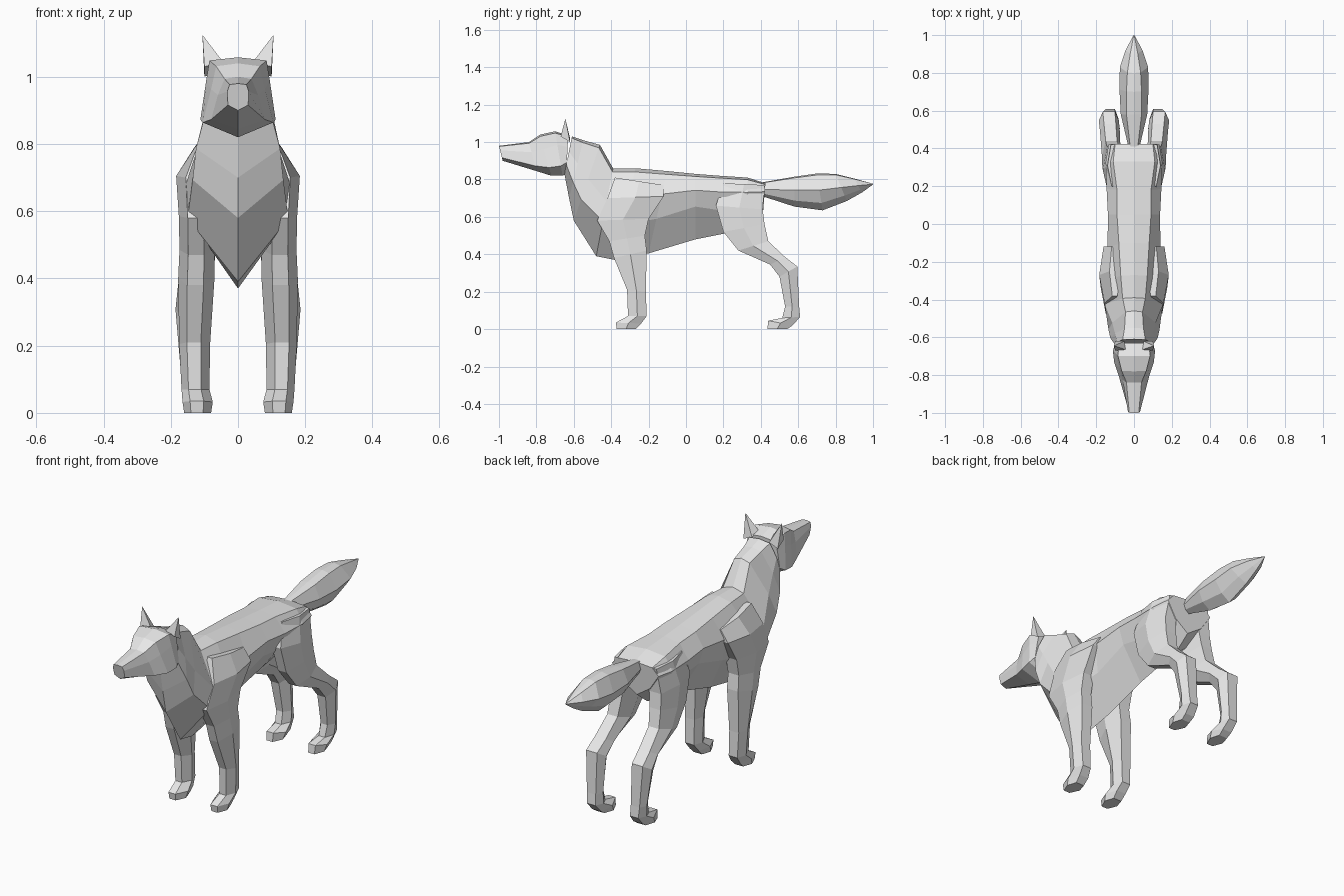
import bpy, bmesh

fur = bpy.data.materials.new("grey_fur")
fur.diffuse_color = (0.8, 0.8, 0.8, 1)


def finish(name, bm):
    bmesh.ops.recalc_face_normals(bm, faces=bm.faces)
    mesh = bpy.data.meshes.new(name)
    bm.to_mesh(mesh)
    bm.free()
    mesh.materials.append(fur)
    obj = bpy.data.objects.new(name, mesh)
    bpy.context.collection.objects.link(obj)


def loft(name, rings):
    """Skin a list of point rings and cap both ends."""
    bm = bmesh.new()
    loops = [[bm.verts.new(p) for p in ring] for ring in rings]
    n = len(loops[0])
    for a, b in zip(loops, loops[1:]):
        for i in range(n):
            j = (i + 1) % n
            bm.faces.new((a[i], a[j], b[j], b[i]))
    bm.faces.new(loops[0])
    bm.faces.new(loops[-1][::-1])
    finish(name, bm)


def trunk_ring(yt, zt, yb, zb, w_top, w_mid, t_mid, w_low, t_low):
    """Symmetric eight-sided section from a top point to a bottom point."""
    def at(x, t):
        return (x, yt + (yb - yt) * t, zt + (zb - zt) * t)
    side = [(w_top, 0.04), (w_mid, t_mid), (w_low, t_low)]
    return ([at(0, 0)] + [at(x, t) for x, t in side] + [at(0, 1)]
            + [at(-x, t) for x, t in reversed(side)])


def leg_ring(s, yf, zf, yb, zb, x_in, x_out):
    """Six-sided leg section from a front edge to a back edge."""
    def at(u, t):
        return (s * (x_in + (x_out - x_in) * u), yf + (yb - yf) * t, zf + (zb - zf) * t)
    return [at(0.3, 0), at(0.75, 0), at(1, 0.5), at(0.8, 1), at(0.2, 1), at(0, 0.5)]


# Neck, chest, belly and rump
body = [
    (-.61, 1.03, -.65, .83, .06, .09, .40, .10, .75),
    (-.55, 1.01, -.625, .70, .05, .10, .40, .125, .72),
    (-.46, .985, -.60, .58, .045, .115, .45, .135, .72),
    (-.39, .86, -.48, .39, .06, .155, .38, .15, .60),
    (-.27, .86, -.38, .37, .07, .165, .35, .13, .62),
    (-.10, .845, -.20, .405, .08, .14, .28, .10, .58),
    (.05, .83, .05, .48, .09, .138, .25, .11, .50),
    (.18, .82, .20, .51, .09, .145, .28, .10, .60),
    (.33, .81, .32, .53, .11, .15, .28, .11, .70),
    (.425, .78, .41, .60, .10, .135, .25, .08, .70),
]
loft("body", [trunk_ring(*r) for r in body])

# Head with tapered muzzle and broad cheeks
head = [
    (-1.0, .98, -.98, .90, .025, .032, .30, .03, .80),
    (-.84, 1.0, -.80, .845, .04, .06, .35, .08, .82),
    (-.78, 1.04, -.72, .82, .065, .08, .35, .105, .80),
    (-.70, 1.058, -.66, .82, .085, .095, .30, .112, .78),
    (-.63, 1.035, -.64, .83, .08, .09, .30, .10, .70),
]
loft("head", [trunk_ring(*r) for r in head])

# Bushy pointed tail
tail = [
    (.41, .785, .41, .71, .02, .03, .50, .02, .80),
    (.58, .815, .58, .655, .04, .07, .45, .045, .80),
    (.70, .832, .73, .635, .04, .077, .45, .045, .80),
    (.80, .83, .86, .685, .035, .075, .50, .04, .80),
    (.90, .805, .94, .73, .02, .045, .50, .02, .80),
    (1.0, .777, 1.0, .773, .001, .002, .50, .001, .80),
]
loft("tail", [trunk_ring(*r) for r in tail])

foreleg = [
    (-.38, .81, -.12, .77, .07, .13),
    (-.42, .70, -.12, .71, .07, .184),
    (-.475, .58, -.20, .59, .07, .176),
    (-.41, .47, -.22, .50, .07, .174),
    (-.385, .38, -.21, .42, .07, .178),
    (-.315, .21, -.215, .20, .083, .175),
    (-.31, .07, -.21, .07, .085, .168),
    (-.375, .035, -.24, .03, .075, .165),
    (-.37, 0, -.27, 0, .08, .16),
]
hind_leg = [
    (.20, .78, .42, .77, .05, .14),
    (.16, .66, .41, .64, .05, .165),
    (.20, .52, .42, .56, .06, .168),
    (.28, .42, .44, .47, .07, .17),
    (.45, .345, .53, .385, .075, .18),
    (.50, .28, .595, .335, .08, .186),
    (.53, .12, .605, .12, .085, .17),
    (.515, .06, .61, .065, .085, .165),
    (.44, .045, .57, .02, .075, .165),
    (.435, 0, .54, 0, .08, .16),
]

for s, label in ((1, "left"), (-1, "right")):
    # Legs with paws
    loft("front_leg_" + label, [leg_ring(s, *r) for r in foreleg])
    loft("hind_leg_" + label, [leg_ring(s, *r) for r in hind_leg])

    # Pointed ear
    bm = bmesh.new()
    base = [bm.verts.new((s * x, y, z)) for x, y, z in (
        (.045, -.665, 1.045), (.10, -.67, 1.03), (.10, -.62, 1.0), (.05, -.62, 1.02))]
    tip = bm.verts.new((s * .106, -.645, 1.125))
    bm.faces.new(base)
    for i in range(4):
        bm.faces.new((base[i], base[(i + 1) % 4], tip))
    finish("ear_" + label, bm)
